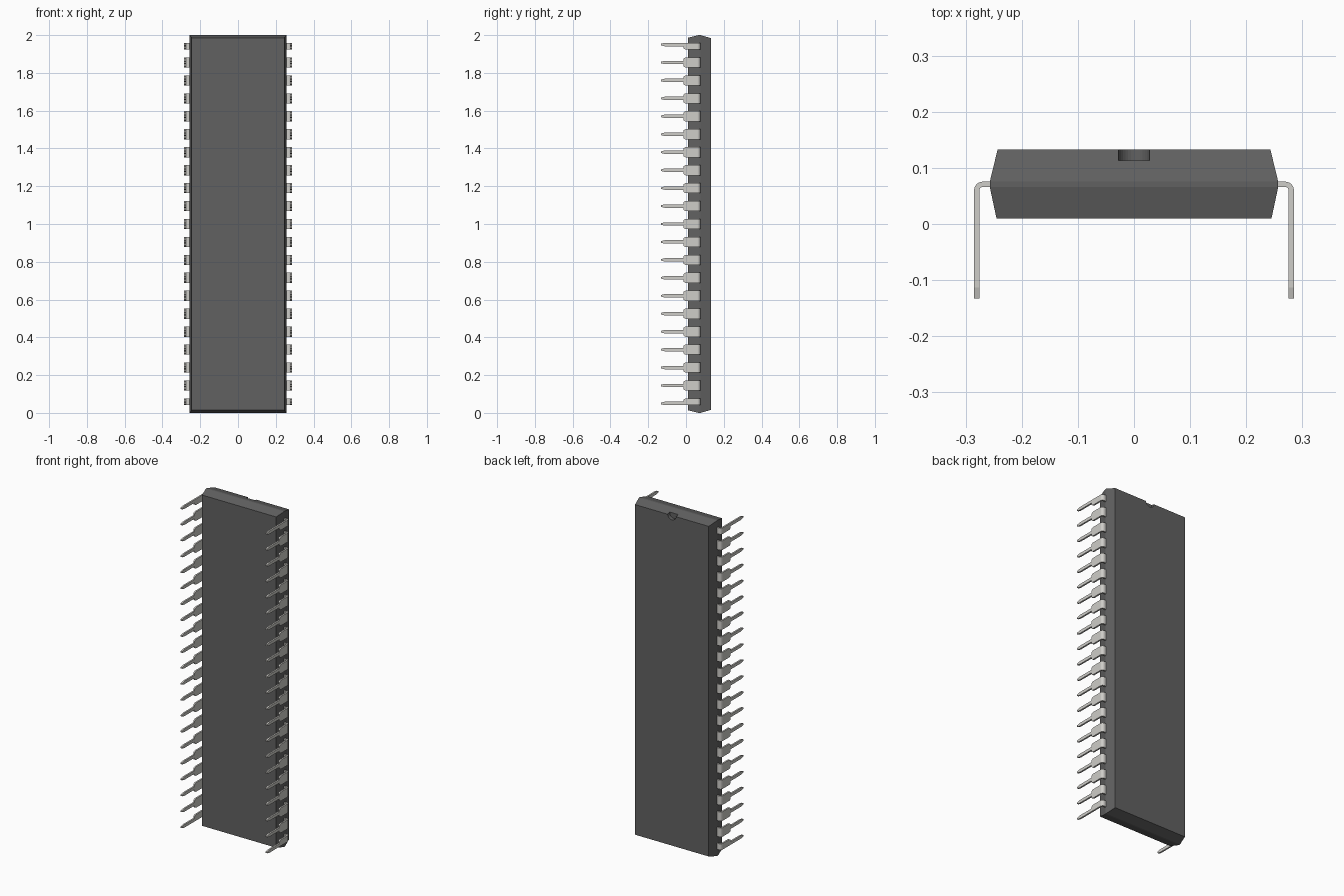
import bpy, bmesh, math

if "Cube" in bpy.data.objects:
    bpy.data.objects.remove(bpy.data.objects["Cube"])

PITCH, COUNT = 0.095, 21
T = 0.0095          # lead thickness
WIDE, THIN = 0.027, 0.009   # half widths of shoulder and pin


def material(name, rgb):
    m = bpy.data.materials.new(name)
    m.diffuse_color = (*rgb, 1)
    m.use_nodes = True
    m.node_tree.nodes["Principled BSDF"].inputs["Base Color"].default_value = m.diffuse_color
    return m


def loft(name, rings, mat):
    """Mesh through a series of four-point rings, capped at both ends."""
    bm = bmesh.new()
    loops = [[bm.verts.new(p) for p in r] for r in rings]
    for a, b in zip(loops, loops[1:]):
        for i in range(4):
            j = (i + 1) % 4
            bm.faces.new((a[i], a[j], b[j], b[i]))
    bm.faces.new(loops[0])
    bm.faces.new(loops[-1])
    bmesh.ops.recalc_face_normals(bm, faces=bm.faces)
    me = bpy.data.meshes.new(name)
    bm.to_mesh(me)
    bm.free()
    me.materials.append(mat)
    return me


def add(name, me, loc=(0, 0, 0)):
    ob = bpy.data.objects.new(name, me)
    ob.location = loc
    bpy.context.collection.objects.link(ob)
    return ob


dark = material("body_plastic", (0.12, 0.12, 0.12))
metal = material("lead_metal", (0.62, 0.61, 0.58))

# Package body: drafted halves meeting at a narrow parting band
sections = [(0.01, 0.245, 0.986), (0.066, 0.257, 1.0),
            (0.0755, 0.257, 1.0), (0.133, 0.243, 0.984)]
body = add("body", loft("body", [
    [(-x, y, 1 - z), (x, y, 1 - z), (x, y, 1 + z), (-x, y, 1 + z)]
    for y, x, z in sections], dark))

# Orientation notch in the top end
bpy.ops.mesh.primitive_cylinder_add(vertices=32, radius=0.028, depth=0.06,
                                    location=(0, 0.143, 1.986),
                                    rotation=(math.pi / 2, 0, 0))
cutter = bpy.context.object
cutter.name = "notch_cutter"
cutter.data.materials.append(dark)
cutter.hide_render = True
cutter.hide_viewport = False
cutter.display_type = 'WIRE'
cut = body.modifiers.new("notch", 'BOOLEAN')
cut.operation = 'DIFFERENCE'
cut.solver = 'EXACT'
cut.object = cutter


def lead_mesh(name, low, high):
    """Bent lead; low/high are the shoulder extents either side of the pin."""
    r_in, r_out = 0.006, 0.006 + T
    cx, cy = 0.285 - r_out, 0.0755 - r_out
    # (inner point, outer point, low half width, high half width)
    st = [((0.245, cy + r_in), (0.245, cy + r_out), low, high)]
    for i in range(7):
        a = math.pi / 2 * (1 - i / 6)
        c, s = math.cos(a), math.sin(a)
        st.append(((cx + r_in * c, cy + r_in * s),
                   (cx + r_out * c, cy + r_out * s), low, high))
    # Shoulder end, pin and tapered tip
    for y, lo, hi in [(-0.003, low, high),
                      (-0.014, max(THIN, low - 0.007), max(THIN, high - 0.007)),
                      (-0.0142, THIN, THIN), (-0.113, THIN, THIN),
                      (-0.133, 0.004, 0.004)]:
        st.append(((0.285 - T, y), (0.285, y), lo, hi))
    return loft(name, [[(*p, -lo), (*q, -lo), (*q, hi), (*p, hi)]
                       for p, q, lo, hi in st], metal)


# Lead pairs, the end ones with a half shoulder
middle = lead_mesh("lead", WIDE, WIDE)
bottom = lead_mesh("lead_bottom", THIN, WIDE)
top = lead_mesh("lead_top", WIDE, THIN)
for i in range(COUNT):
    me = bottom if i == 0 else top if i == COUNT - 1 else middle
    ob = add(f"lead_pair_{i + 1}", me, (0, 0, 1 + (i - (COUNT - 1) / 2) * PITCH))
    ob.modifiers.new("mirror", 'MIRROR').use_axis = (True, False, False)
